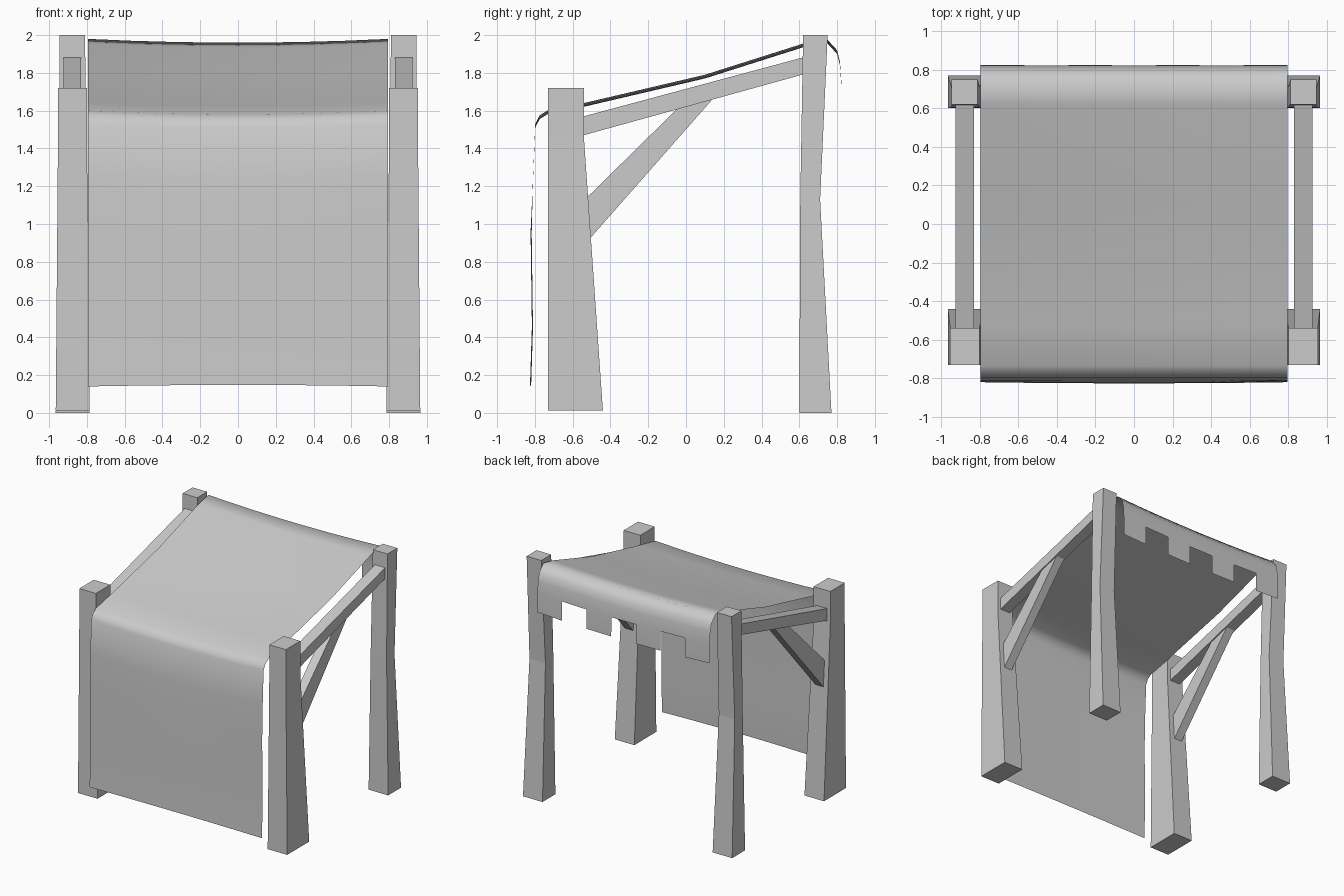
import bpy

if "Cube" in bpy.data.objects:
    bpy.data.objects.remove(bpy.data.objects["Cube"])

COLS = 7          # cloth strips across the width
HALF = 0.795      # half width of the cloth


def make_object(name, verts, faces):
    mesh = bpy.data.meshes.new(name)
    mesh.from_pydata(verts, [], faces)
    mesh.update()
    ob = bpy.data.objects.new(name, mesh)
    bpy.context.collection.objects.link(ob)
    return ob


def post(name, rings, side):
    """Stack of rectangles (z, x0, x1, y0, y1), closed at both ends."""
    verts, faces = [], []
    for z, x0, x1, y0, y1 in rings:
        a, b = sorted((side * x0, side * x1))
        verts += [(a, y0, z), (b, y0, z), (b, y1, z), (a, y1, z)]
    for r in range(len(rings) - 1):
        for i in range(4):
            j = (i + 1) % 4
            faces.append((4 * r + i, 4 * r + j, 4 * r + 4 + j, 4 * r + 4 + i))
    n = len(verts)
    faces += [(3, 2, 1, 0), (n - 4, n - 3, n - 2, n - 1)]
    return make_object(name, verts, faces)


def beam(name, outline, x0, x1, side):
    """Side outline (y, z), counter-clockwise seen from +x, given a thickness in x."""
    a, b = sorted((side * x0, side * x1))
    n = len(outline)
    verts = [(a, y, z) for y, z in outline] + [(b, y, z) for y, z in outline]
    faces = [tuple(reversed(range(n))), tuple(range(n, 2 * n))]
    faces += [(i, (i + 1) % n, n + (i + 1) % n, n + i) for i in range(n)]
    return make_object(name, verts, faces)


# Timber frame, both sides
front_rings = [(0.012, 0.785, 0.965, -0.73, -0.44),
               (1.45, 0.80, 0.953, -0.73, -0.54),
               (1.72, 0.80, 0.953, -0.73, -0.54)]
back_rings = [(0.0, 0.785, 0.965, 0.60, 0.77),
              (1.13, 0.80, 0.947, 0.605, 0.71),
              (2.0, 0.81, 0.945, 0.62, 0.75)]
rail_outline = [(-0.56, 1.465), (0.65, 1.80), (0.65, 1.89), (-0.56, 1.565)]
brace_outline = [(-0.52, 0.91), (0.14, 1.66), (-0.05, 1.607), (-0.54, 1.125)]

for side, label in ((-1, "left"), (1, "right")):
    post(f"front_post_{label}", front_rings, side)
    post(f"back_post_{label}", back_rings, side)
    beam(f"roof_rail_{label}", rail_outline, 0.83, 0.925, side)
    beam(f"brace_{label}", brace_outline, 0.84, 0.915, side)

# Cloth: front drape, sloping roof and notched back valance
profile = [(-0.82, 0.14), (-0.81, 0.45), (-0.817, 0.95), (-0.81, 1.25),
           (-0.798, 1.53), (-0.775, 1.575), (-0.735, 1.60), (-0.52, 1.645),
           (0.10, 1.79), (0.62, 1.955), (0.745, 1.98), (0.80, 1.92),
           (0.815, 1.86), (0.822, 1.76), (0.823, 1.60)]
w = COLS + 1
last = len(profile) - 2
verts, faces = [], []
for r, (y, z) in enumerate(profile):
    for c in range(w):
        t = 2 * c / COLS - 1
        sag = 0.02 * (1 - t * t)
        if r < 3:                       # the drape bellies out, hem lifts
            verts.append((t * HALF, y - 0.3 * sag, z + 0.4 * sag))
        else:
            verts.append((t * HALF, y, z - sag))
for r in range(len(profile) - 1):
    for c in range(COLS):
        if r == last and c % 2:         # gaps between the valance tabs
            continue
        i = r * w + c
        faces.append((i, i + 1, i + w + 1, i + w))
cloth = make_object("awning_cloth", verts, faces)
for p in cloth.data.polygons:
    p.use_smooth = True
